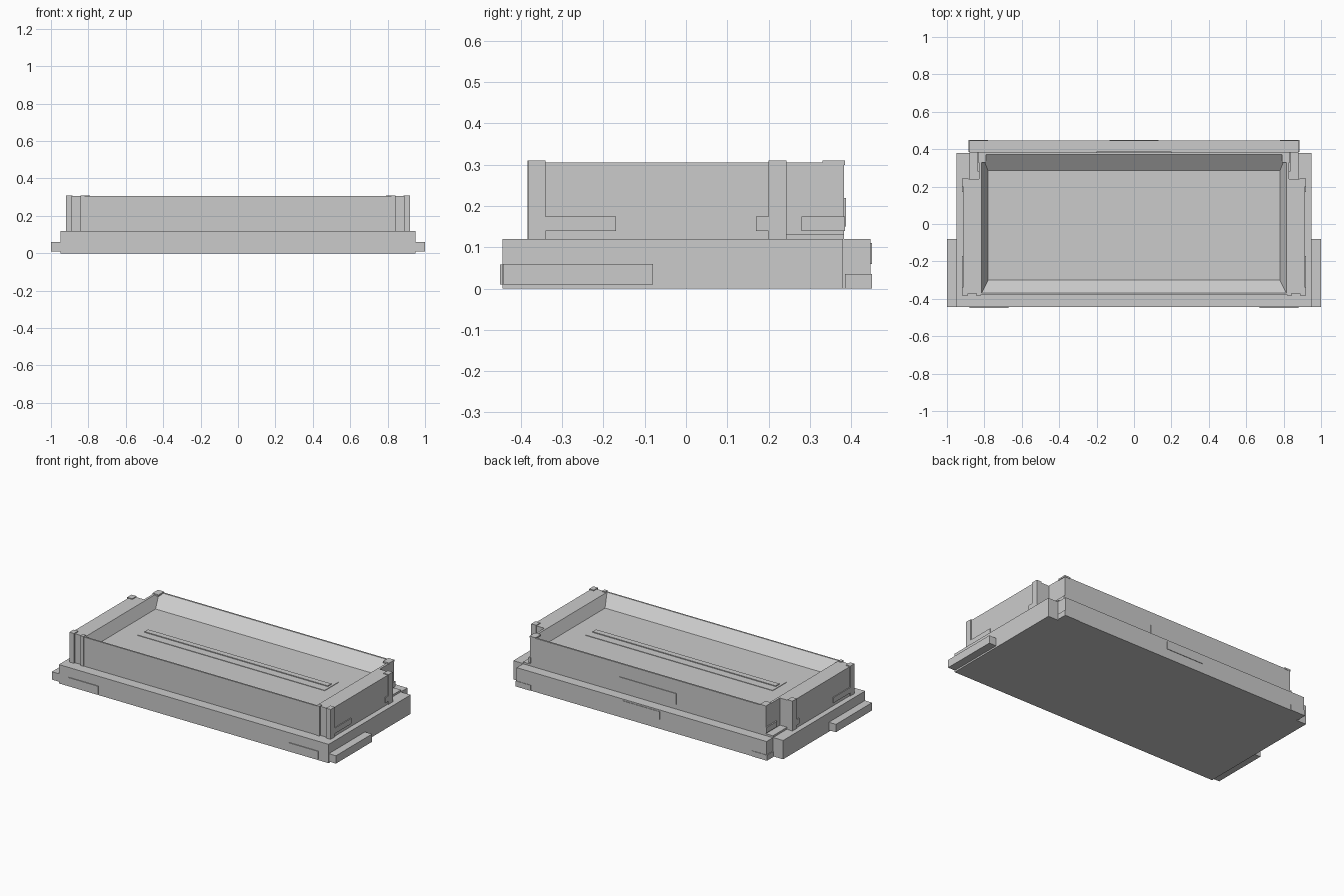
import bpy, bmesh

if "Cube" in bpy.data.objects:
    bpy.data.objects.remove(bpy.data.objects["Cube"])


def make(name, bm):
    bmesh.ops.recalc_face_normals(bm, faces=bm.faces)
    me = bpy.data.meshes.new(name)
    bm.to_mesh(me)
    bm.free()
    ob = bpy.data.objects.new(name, me)
    bpy.context.collection.objects.link(ob)
    return ob


def box(name, x0, x1, y0, y1, z0, z1):
    bm = bmesh.new()
    bmesh.ops.create_cube(bm, size=1)
    for v in bm.verts:
        v.co.x = x1 if v.co.x > 0 else x0
        v.co.y = y1 if v.co.y > 0 else y0
        v.co.z = z1 if v.co.z > 0 else z0
    return make(name, bm)


def pair(name, x0, x1, *rest):
    box(name + "_right", x0, x1, *rest)
    box(name + "_left", -x1, -x0, *rest)


def lofted(name, rings):
    # each ring: half width, front y, back y, z
    bm = bmesh.new()
    loops = [[bm.verts.new(p) for p in ((-w, a, z), (w, a, z), (w, b, z), (-w, b, z))]
             for w, a, b, z in rings]
    for lo, hi in zip(loops, loops[1:]):
        for i in range(4):
            j = (i + 1) % 4
            bm.faces.new((lo[i], lo[j], hi[j], hi[i]))
    bm.faces.new(loops[0])
    bm.faces.new(loops[-1])
    return make(name, bm)


# plinth with back step and side runners
box("plinth", -0.95, 0.95, -0.445, 0.38, 0, 0.12)
box("back_step", -0.88, 0.88, 0.38, 0.447, 0, 0.12)
pair("back_foot", 0.78, 0.885, 0.385, 0.45, 0, 0.035)
pair("side_runner", 0.95, 1.0, -0.443, -0.08, 0.01, 0.06)
pair("front_inset_plate", 0.67, 0.88, -0.45, -0.44, 0.01, 0.058)

# upper tub with sloped recess
lofted("tub", [(0.83, -0.38, 0.383, 0.12), (0.83, -0.38, 0.383, 0.305),
               (0.815, -0.37, 0.372, 0.305), (0.78, -0.30, 0.285, 0.24)])
pair("side_block", 0.83, 0.915, -0.372, 0.24, 0.12, 0.305)
pair("corner_shelf", 0.83, 0.88, 0.24, 0.383, 0.12, 0.132)

# floor panel and centre strip
box("floor_panel", -0.66, 0.66, -0.07, 0.07, 0.235, 0.243)
box("centre_strip", -0.645, 0.645, -0.018, 0.018, 0.24, 0.248)

# corner posts
pair("front_post", 0.888, 0.92, -0.382, -0.34, 0.12, 0.31)
pair("front_inner_post", 0.82, 0.842, -0.384, -0.36, 0.12, 0.31)
pair("rear_post", 0.885, 0.92, 0.2, 0.243, 0.12, 0.31)
pair("back_corner_cap", 0.79, 0.833, 0.33, 0.385, 0.3, 0.31)

# low plates on the sides and back
pair("front_side_plate", 0.91, 0.92, -0.38, -0.17, 0.14, 0.175)
pair("rear_side_plate", 0.91, 0.92, 0.17, 0.24, 0.14, 0.175)
pair("rear_corner_plate", 0.825, 0.838, 0.28, 0.385, 0.14, 0.175)
box("back_plate", -0.2, 0.2, 0.38, 0.387, 0.15, 0.22)
box("back_step_plate", -0.13, 0.13, 0.44, 0.45, 0.06, 0.11)
